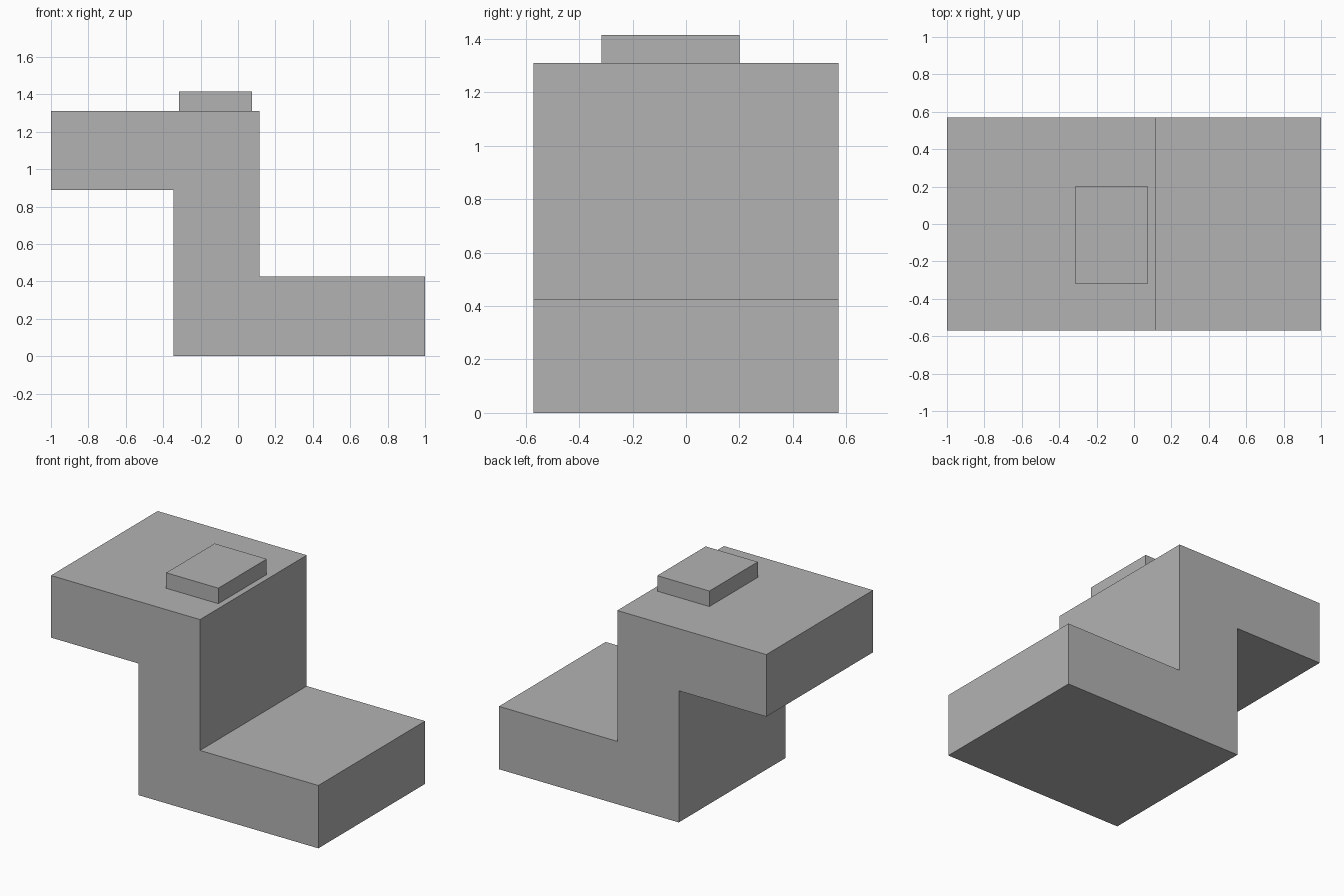
import bpy
import bmesh

cube = bpy.data.objects.get("Cube")
if cube:
    bpy.data.objects.remove(cube, do_unlink=True)

GREY = (0.45, 0.45, 0.45, 1)
grey = bpy.data.materials.new("plain grey")
grey.use_nodes = True
grey.diffuse_color = GREY
grey.node_tree.nodes["Principled BSDF"].inputs["Base Color"].default_value = GREY


def extrude_profile(name, profile, y_front, y_back):
    """Extrude an x-z outline along y into a closed solid."""
    bm = bmesh.new()
    face = bm.faces.new([bm.verts.new((x, y_front, z)) for x, z in profile])
    result = bmesh.ops.extrude_face_region(bm, geom=[face])
    moved = [v for v in result["geom"] if isinstance(v, bmesh.types.BMVert)]
    bmesh.ops.translate(bm, verts=moved, vec=(0, y_back - y_front, 0))
    bmesh.ops.recalc_face_normals(bm, faces=bm.faces)
    mesh = bpy.data.meshes.new(name)
    bm.to_mesh(mesh)
    bm.free()
    mesh.materials.append(grey)
    obj = bpy.data.objects.new(name, mesh)
    bpy.context.collection.objects.link(obj)
    return obj


# Stepped body: low foot, upright column and overhanging top arm
body_outline = [(-0.345, 0), (1, 0), (1, 0.425), (0.115, 0.425),
                (0.115, 1.31), (-1, 1.31), (-1, 0.89), (-0.345, 0.89)]
extrude_profile("stepped_body", body_outline, -0.57, 0.57)

# Small raised pad on the top arm
pad_outline = [(-0.315, 1.31), (0.075, 1.31), (0.075, 1.415), (-0.315, 1.415)]
extrude_profile("top_pad", pad_outline, -0.317, 0.2)
